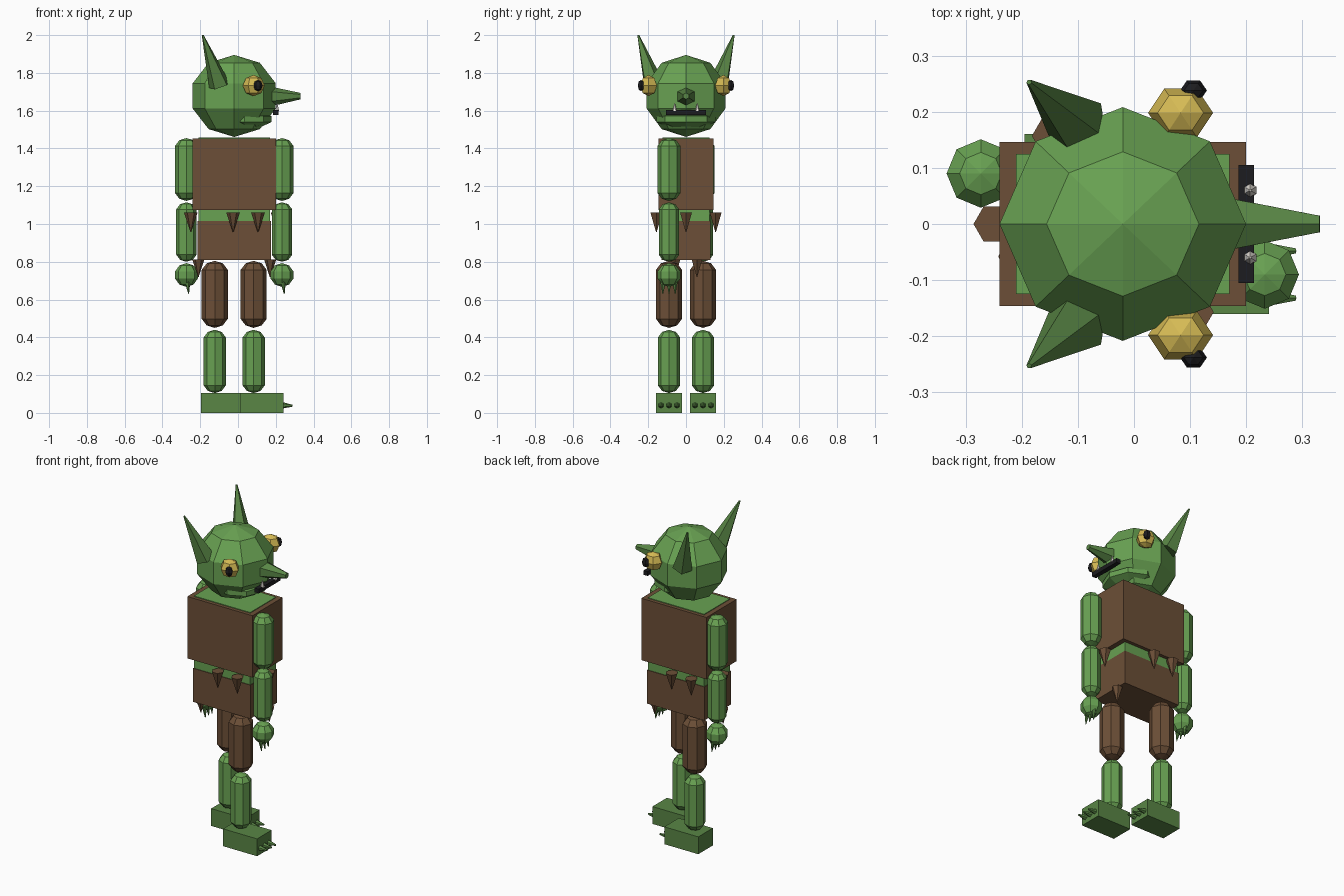
import bpy, bmesh, math
from mathutils import Vector, Matrix

if "Cube" in bpy.data.objects:
    bpy.data.objects.remove(bpy.data.objects["Cube"])


def material(name, color):
    m = bpy.data.materials.new(name)
    m.diffuse_color = (*color, 1)
    m.use_nodes = True
    m.node_tree.nodes["Principled BSDF"].inputs["Base Color"].default_value = m.diffuse_color
    return m


SKIN = material("green skin", (0.14, 0.36, 0.085))
FOOT = material("dark green", (0.10, 0.24, 0.06))
HIDE = material("brown hide", (0.15, 0.078, 0.038))
GOLD = material("gold eye", (0.68, 0.50, 0.09))
BLACK = material("black", (0.012, 0.012, 0.014))
TOOTH = material("tooth white", (0.80, 0.76, 0.70))
CX = -0.02  # body axis


def finish(bm, name, mat):
    bmesh.ops.recalc_face_normals(bm, faces=bm.faces)
    me = bpy.data.meshes.new(name)
    bm.to_mesh(me)
    bm.free()
    me.materials.append(mat)
    ob = bpy.data.objects.new(name, me)
    bpy.context.collection.objects.link(ob)
    return ob


def box(name, mat, x, y, z):
    """Box from (low, high) pairs."""
    bm = bmesh.new()
    bmesh.ops.create_cube(bm, size=1)
    for v in bm.verts:
        v.co = [a + (b - a) * (c + 0.5) for (a, b), c in zip((x, y, z), v.co)]
    return finish(bm, name, mat)


def ball(name, mat, center, radii, seg=8, rings=5, turn=0):
    bm = bmesh.new()
    bmesh.ops.create_uvsphere(bm, u_segments=seg, v_segments=rings, radius=1,
                              matrix=Matrix.Rotation(turn, 4, 'Z'))
    for v in bm.verts:
        v.co = [c + r * p for c, r, p in zip(center, radii, v.co)]
    return finish(bm, name, mat)


def spike(name, mat, base, tip, r1, r2=0.002, seg=6, turn=0):
    base, tip = Vector(base), Vector(tip)
    axis = tip - base
    rot = axis.to_track_quat('Z', 'Y').to_matrix().to_4x4()
    bm = bmesh.new()
    bmesh.ops.create_cone(bm, cap_ends=True, segments=seg, radius1=r1, radius2=r2,
                          depth=axis.length,
                          matrix=Matrix.Translation((base + tip) / 2) @ rot @ Matrix.Rotation(turn, 4, 'Z'))
    return finish(bm, name, mat)


def limb(name, mat, x, y, z0, z1, r):
    """Eight-sided capsule: a low sphere pulled apart at the middle."""
    bm = bmesh.new()
    bmesh.ops.create_uvsphere(bm, u_segments=8, v_segments=5, radius=1)
    half = (z1 - z0) / 2
    cap = r * 0.95
    for v in bm.verts:
        s = 1 if v.co.z > 0 else -1
        t = (abs(v.co.z) - 0.309) / 0.691
        v.co = (x + v.co.x * r / 0.951, y + v.co.y * r / 0.951,
                (z0 + z1) / 2 + s * (half - cap * 0.73 * (1 - t)))
    return finish(bm, name, mat)


# Torso, hide vest and shorts
box("torso", SKIN, (CX - 0.19, CX + 0.19), (-0.125, 0.125), (0.95, 1.457))
box("vest", HIDE, (CX - 0.22, CX + 0.22), (-0.146, 0.146), (1.075, 1.453))
box("shorts", HIDE, (CX - 0.194, CX + 0.194), (-0.129, 0.129), (0.81, 1.015))

# Ragged fringe, repeated by a half turn about the body axis
for s, side in ((1, "a"), (-1, "b")):
    for i, (dx, y) in enumerate(((0.126, -0.157), (-0.006, -0.157), (0.23, 0.0))):
        p = (CX + s * dx, s * y)
        spike(f"vest_fringe_{side}{i}", HIDE, (*p, 1.06), (*p, 0.957), 0.036, turn=math.pi / 6)
    p = (CX + s * 0.19, s * 0.058)
    spike(f"shorts_fringe_{side}", HIDE, (*p, 0.812), (*p, 0.72), 0.032, turn=math.pi / 6)

# Arms, legs, hands and feet
for s, side in ((1, "near"), (-1, "far")):
    y = -0.09 * s
    ax = CX + 0.253 * s
    lx = CX + 0.103 * s
    limb(f"upper_arm_{side}", SKIN, ax, y, 1.122, 1.455, 0.061)
    limb(f"forearm_{side}", SKIN, ax, y, 0.80, 1.115, 0.054)
    ball(f"hand_{side}", SKIN, (ax, y, 0.73), (0.063, 0.063, 0.063))
    limb(f"thigh_{side}", HIDE, lx, y, 0.45, 0.805, 0.069)
    limb(f"shin_{side}", SKIN, lx, y, 0.105, 0.44, 0.059)
    fx = lx + 0.043
    box(f"foot_{side}", FOOT, (fx - 0.115, fx + 0.115), (y - 0.07, y + 0.07), (0, 0.106))
    for i in (-1, 0, 1):
        spike(f"finger_{side}{i + 1}", FOOT, (ax + 0.005, y + 0.031 * i, 0.70),
              (ax + 0.012, y + 0.033 * i, 0.63), 0.016)
        ty = y + 0.042 * i
        spike(f"toe_claw_{side}{i + 1}", FOOT, (fx + 0.105, ty, 0.04),
              (fx + 0.163, ty, 0.038), 0.018, 0.005)

# Head, jaw, nose and mouth
ball("head", SKIN, (CX, 0, 1.678), (0.231, 0.219, 0.217))
ball("jaw", SKIN, (0.035, 0, 1.555), (0.15, 0.165, 0.05))
spike("nose", FOOT, (0.17, 0, 1.675), (0.331, 0, 1.677), 0.053, 0.017)
box("mouth", BLACK, (0.186, 0.214), (-0.105, 0.105), (1.577, 1.603))

# Ears, eyes and teeth on both sides
for s, side in ((1, "left"), (-1, "right")):
    spike(f"ear_{side}", FOOT, (-0.098, 0.172 * s, 1.735), (-0.187, 0.253 * s, 2.0),
          0.058, 0.005, 5, s * math.pi / 10)
    ball(f"eye_{side}", GOLD, (0.083, 0.198 * s, 1.733), (0.058, 0.05, 0.056), 6, 4, math.pi / 6)
    ball(f"pupil_{side}", BLACK, (0.106, 0.238 * s, 1.733), (0.024, 0.02, 0.03), 6, 4, math.pi / 6)
    spike(f"tooth_{side}", TOOTH, (0.207, 0.06 * s, 1.598), (0.207, 0.06 * s, 1.638), 0.013)
